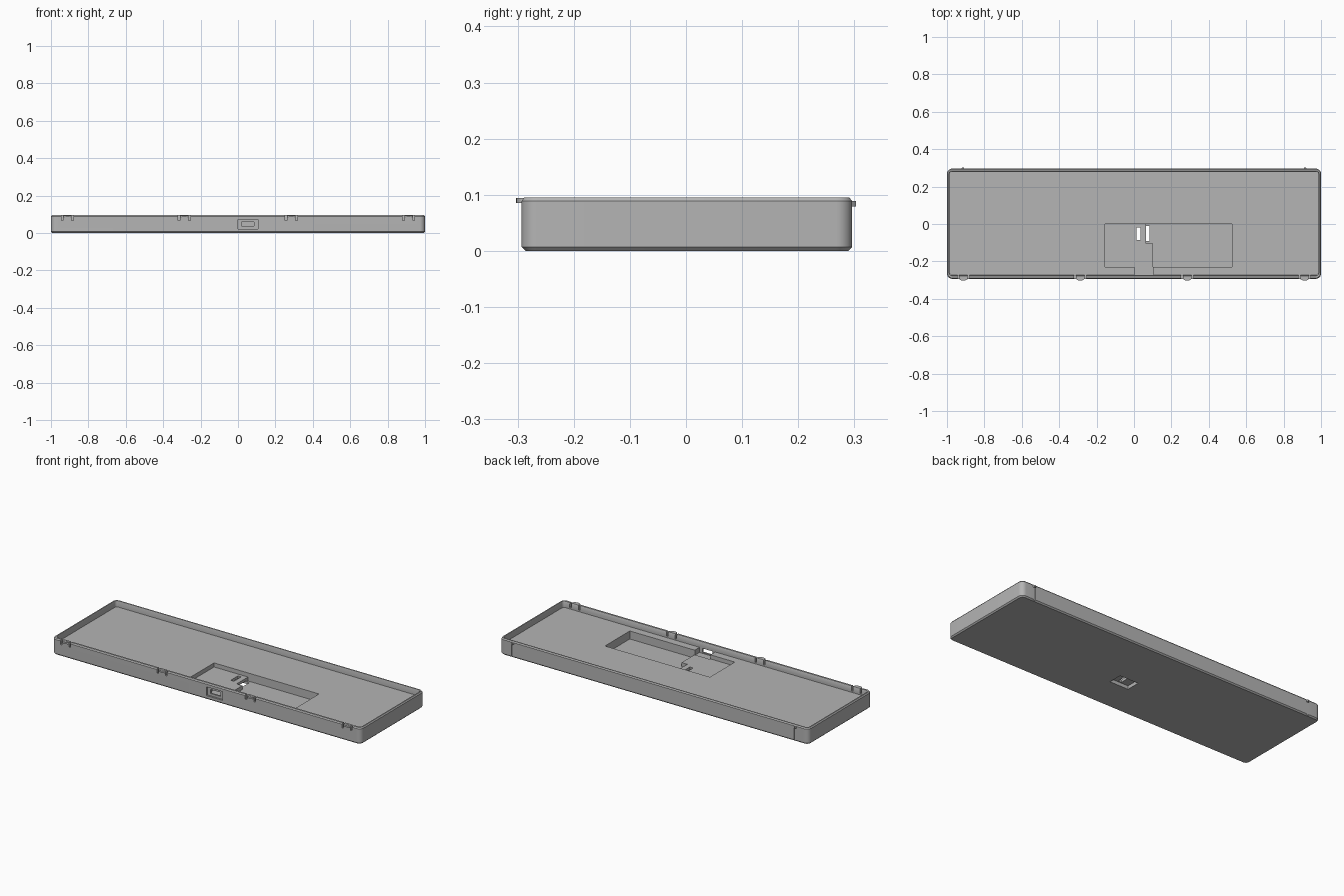
import bpy, bmesh, math

if "Cube" in bpy.data.objects:
    bpy.data.objects.remove(bpy.data.objects["Cube"])

grey = bpy.data.materials.new("case_grey")
grey.diffuse_color = (0.46, 0.46, 0.46, 1)
grey.use_nodes = True
grey.node_tree.nodes["Principled BSDF"].inputs["Base Color"].default_value = grey.diffuse_color


def add_object(name, bm):
    bmesh.ops.recalc_face_normals(bm, faces=bm.faces)
    me = bpy.data.meshes.new(name)
    bm.to_mesh(me)
    bm.free()
    me.materials.append(grey)
    ob = bpy.data.objects.new(name, me)
    bpy.context.collection.objects.link(ob)
    return ob


def loft(name, loops):
    """Skin a stack of equal-length point loops and cap both ends."""
    bm = bmesh.new()
    rings = [[bm.verts.new(p) for p in loop] for loop in loops]
    n = len(rings[0])
    for a, b in zip(rings, rings[1:]):
        for i in range(n):
            j = (i + 1) % n
            bm.faces.new((a[i], a[j], b[j], b[i]))
    bm.faces.new(rings[0][::-1])
    bm.faces.new(rings[-1])
    return add_object(name, bm)


def rounded(x, y0, y1, r, z, seg=8):
    """Rounded rectangle loop, symmetric in x."""
    pts = []
    centres = ((x - r, y1 - r), (r - x, y1 - r), (r - x, y0 + r), (x - r, y0 + r))
    for k, (cx, cy) in enumerate(centres):
        for i in range(seg + 1):
            a = math.pi / 2 * (k + i / seg)
            pts.append((cx + r * math.cos(a), cy + r * math.sin(a), z))
    return pts


def prism(name, outline, z0, z1):
    return loft(name, [[(x, y, z) for x, y in outline] for z in (z0, z1)])


def box(name, x0, x1, y0, y1, z0, z1):
    return prism(name, [(x0, y0), (x1, y0), (x1, y1), (x0, y1)], z0, z1)


def cut(target, cutter):
    cutter.hide_render = True
    mod = target.modifiers.new("cut", 'BOOLEAN')
    mod.operation, mod.solver, mod.object = 'DIFFERENCE', 'EXACT', cutter
    bpy.context.view_layer.objects.active = target
    bpy.ops.object.modifier_apply(modifier=mod.name)
    bpy.data.objects.remove(cutter)


# tray: chamfered outer shell, rim, inner wall and floor in one loft
FRONT, BACK, H, FLOOR = -0.293, 0.296, 0.0955, 0.06
tray = loft("tray", [
    rounded(0.993, FRONT + 0.007, BACK - 0.007, 0.021, 0),
    rounded(1.0, FRONT, BACK, 0.028, 0.007),
    rounded(1.0, FRONT, BACK, 0.028, 0.089),
    rounded(0.995, FRONT + 0.005, BACK - 0.005, 0.023, H),
    rounded(0.988, FRONT + 0.016, BACK - 0.012, 0.016, H),
    rounded(0.986, FRONT + 0.019, BACK - 0.014, 0.014, 0.089),
    rounded(0.986, FRONT + 0.019, BACK - 0.014, 0.014, FLOOR),
])

# battery pocket: deep part with a step, shallow board shelf on its left
cut(tray, prism("deep_pocket", [(0.525, -0.23), (0.525, 0), (0.065, 0),
                                (0.065, -0.105), (0.102, -0.105), (0.102, -0.23)], 0.013, 0.08))
cut(tray, box("shelf_pocket", -0.155, 0.2, -0.23, 0, 0.036, 0.08))

# port: inner notch, outer recess and the opening between them
cut(tray, box("port_notch", 0.003, 0.104, -0.2735, -0.225, 0.03, 0.08))
cut(tray, box("port_recess", 0.0, 0.106, -0.31, -0.283, 0.022, 0.073))
cut(tray, box("port_opening", 0.02, 0.086, -0.30, -0.26, 0.036, 0.059))

# switch: recess under the tray and slot through the shelf
cut(tray, box("switch_recess", -0.037, 0.083, -0.092, -0.012, -0.02, 0.02))
cut(tray, box("switch_slot", 0.013, 0.034, -0.085, -0.018, -0.02, 0.05))

# front snap tabs: two relief slots each, with a rounded catch between them
for n, x in enumerate((-0.912, -0.287, 0.285, 0.912)):
    for side in (-1, 1):
        c = x + side * 0.028
        cut(tray, box("relief_slot", c - 0.005, c + 0.005, -0.32, -0.262, 0.068, 0.12))
    arc = [(x + 0.023, -0.280)]
    arc += [(x + 0.023 * math.cos(a), -0.290 - 0.013 * math.sin(a))
            for a in (math.pi * i / 8 for i in range(9))]
    arc += [(x - 0.023, -0.280)]
    prism("snap_catch_%d" % (n + 1), arc, 0.085, 0.0945)

# back: shallow full-height grooves with a small locating nub near the top
for name, x in (("left", -0.915), ("right", 0.915)):
    cut(tray, box("groove", x - 0.007, x + 0.007, 0.293, 0.32, -0.01, 0.079))
    prism("back_nub_" + name, [(x - 0.009, 0.288), (x + 0.009, 0.288), (x + 0.009, 0.296),
                               (x + 0.003, 0.303), (x - 0.003, 0.303), (x - 0.009, 0.296)], 0.079, 0.089)

# smooth the rounded corners, keep the edges crisp
bpy.ops.object.select_all(action='DESELECT')
tray.select_set(True)
bpy.context.view_layer.objects.active = tray
bpy.ops.object.shade_smooth_by_angle(angle=math.radians(30))
